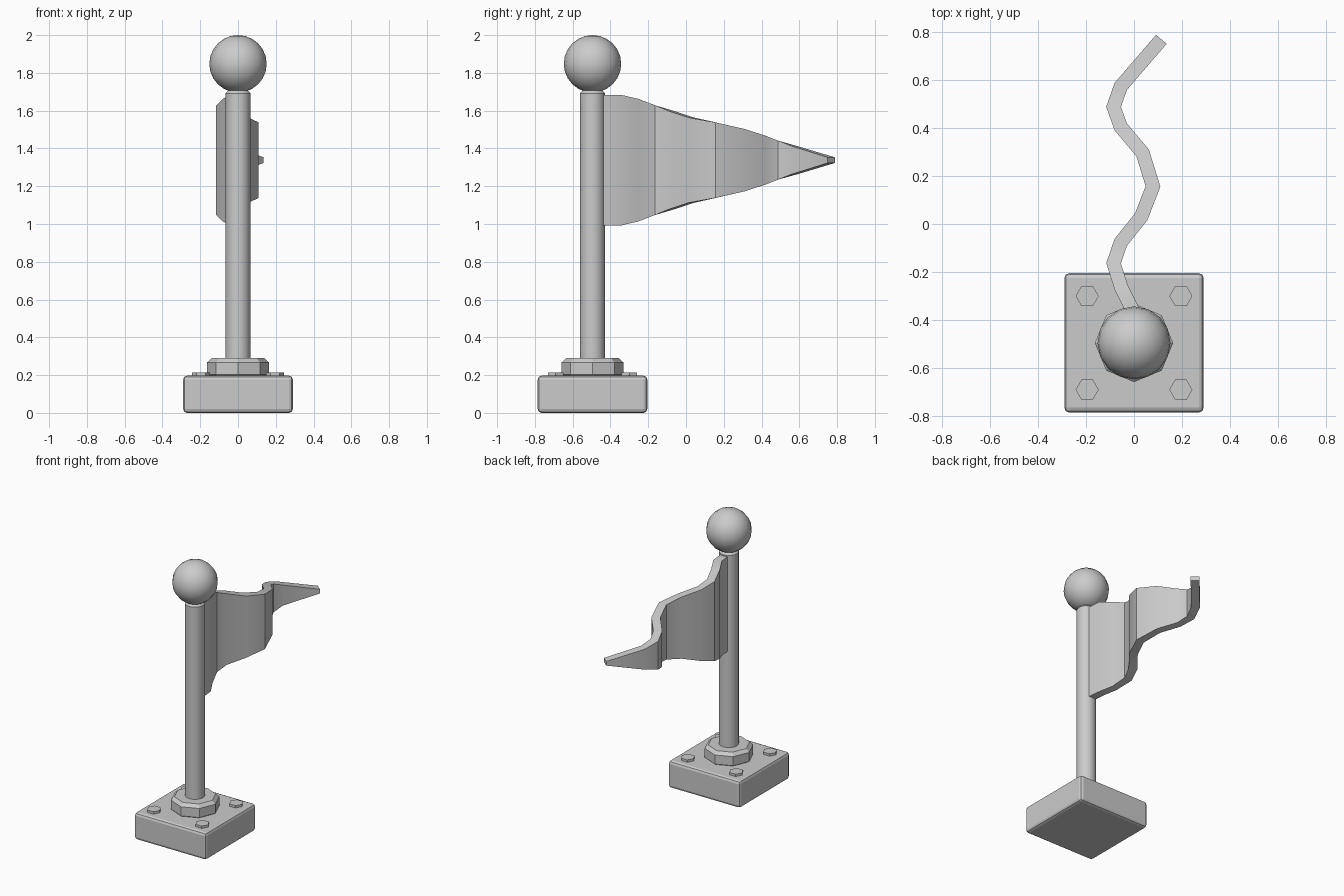
import bpy, bmesh, math
from mathutils import Vector

cube = bpy.data.objects.get("Cube")
if cube:
    bpy.data.objects.remove(cube, do_unlink=True)

grey = bpy.data.materials.new("plain grey")
grey.use_nodes = True
grey.diffuse_color = (0.6, 0.6, 0.6, 1)
grey.node_tree.nodes["Principled BSDF"].inputs["Base Color"].default_value = (0.6, 0.6, 0.6, 1)

POLE_Y = -0.495


def finish(obj, name, bevel=0, segments=1, smooth=None):
    """Name, colour, bevel and shade one part."""
    obj.name = obj.data.name = name
    obj.data.materials.append(grey)
    if smooth:
        bpy.ops.object.select_all(action='DESELECT')
        obj.select_set(True)
        bpy.context.view_layer.objects.active = obj
        bpy.ops.object.shade_smooth_by_angle(angle=math.radians(smooth))
    if bevel:
        mod = obj.modifiers.new("Bevel", 'BEVEL')
        mod.width = bevel
        mod.segments = segments
        mod.limit_method = 'ANGLE'
        mod.angle_limit = math.radians(50)
    return obj


def cylinder(name, x, y, z0, z1, radius, sides, turn=0, **style):
    bpy.ops.mesh.primitive_cylinder_add(
        vertices=sides, radius=radius, depth=z1 - z0,
        location=(x, y, (z0 + z1) / 2), rotation=(0, 0, turn))
    return finish(bpy.context.object, name, **style)


# Square base block
bpy.ops.mesh.primitive_cube_add(size=1, location=(0, POLE_Y, 0.1))
base = bpy.context.object
base.scale = (0.58, 0.58, 0.19)
bpy.ops.object.transform_apply(location=False, rotation=False, scale=True)
base.location.z = 0.1
for v in base.data.vertices:
    v.co.z = 0.097 if v.co.z > 0 else -0.1
finish(base, "base", bevel=0.02, segments=2)

# Octagonal collar, pole and ball
cylinder("collar", 0, POLE_Y, 0.18, 0.29, 0.163, 8, bevel=0.022)
cylinder("pole", 0, POLE_Y, 0.25, 1.71, 0.066, 16, smooth=30, bevel=0.018)
bpy.ops.mesh.primitive_uv_sphere_add(segments=16, ring_count=12, radius=0.152,
                                     location=(0, POLE_Y, 1.848))
finish(bpy.context.object, "ball", smooth=40)

# Hexagonal bolts at the corners
for side, sx in (("right", -1), ("left", 1)):
    for end, sy in (("front", -1), ("back", 1)):
        cylinder(f"bolt_{end}_{side}", sx * 0.195, POLE_Y + sy * 0.195,
                 0.18, 0.214, 0.048, 6, turn=math.radians(30))

# Waving pennant: centre line x, y and half height
path = [(0.0, -0.45, 0.345), (-0.01, -0.35, 0.345), (-0.053, -0.265, 0.325),
        (-0.085, -0.163, 0.29), (-0.055, -0.076, 0.26), (0.03, 0.03, 0.225),
        (0.079, 0.156, 0.20), (0.036, 0.296, 0.165), (-0.055, 0.404, 0.13),
        (-0.085, 0.488, 0.103), (-0.055, 0.573, 0.075), (0.114, 0.769, 0.015)]
MID_Z, HALF = 1.338, 0.029
points = [Vector(p[:2]) for p in path]
bm = bmesh.new()
rings = []
for i, (x, y, h) in enumerate(path):
    before = points[i] - points[i - 1] if i else points[1] - points[0]
    after = points[i + 1] - points[i] if i < len(path) - 1 else before
    a, b = before.normalized(), after.normalized()
    t = (a + b).normalized()
    offset = Vector((t.y, -t.x)) * HALF / t.dot(a)
    rings.append([bm.verts.new((x + s * offset.x, y + s * offset.y, MID_Z + k * h))
                  for s, k in ((1, -1), (1, 1), (-1, 1), (-1, -1))])
for r, q in zip(rings, rings[1:]):
    for k in range(4):
        n = (k + 1) % 4
        bm.faces.new((r[k], r[n], q[n], q[k]))
bm.faces.new(rings[0])
bm.faces.new(rings[-1])
bmesh.ops.recalc_face_normals(bm, faces=bm.faces)
mesh = bpy.data.meshes.new("flag")
bm.to_mesh(mesh)
bm.free()
flag = bpy.data.objects.new("flag", mesh)
bpy.context.collection.objects.link(flag)
finish(flag, "flag", smooth=35)
